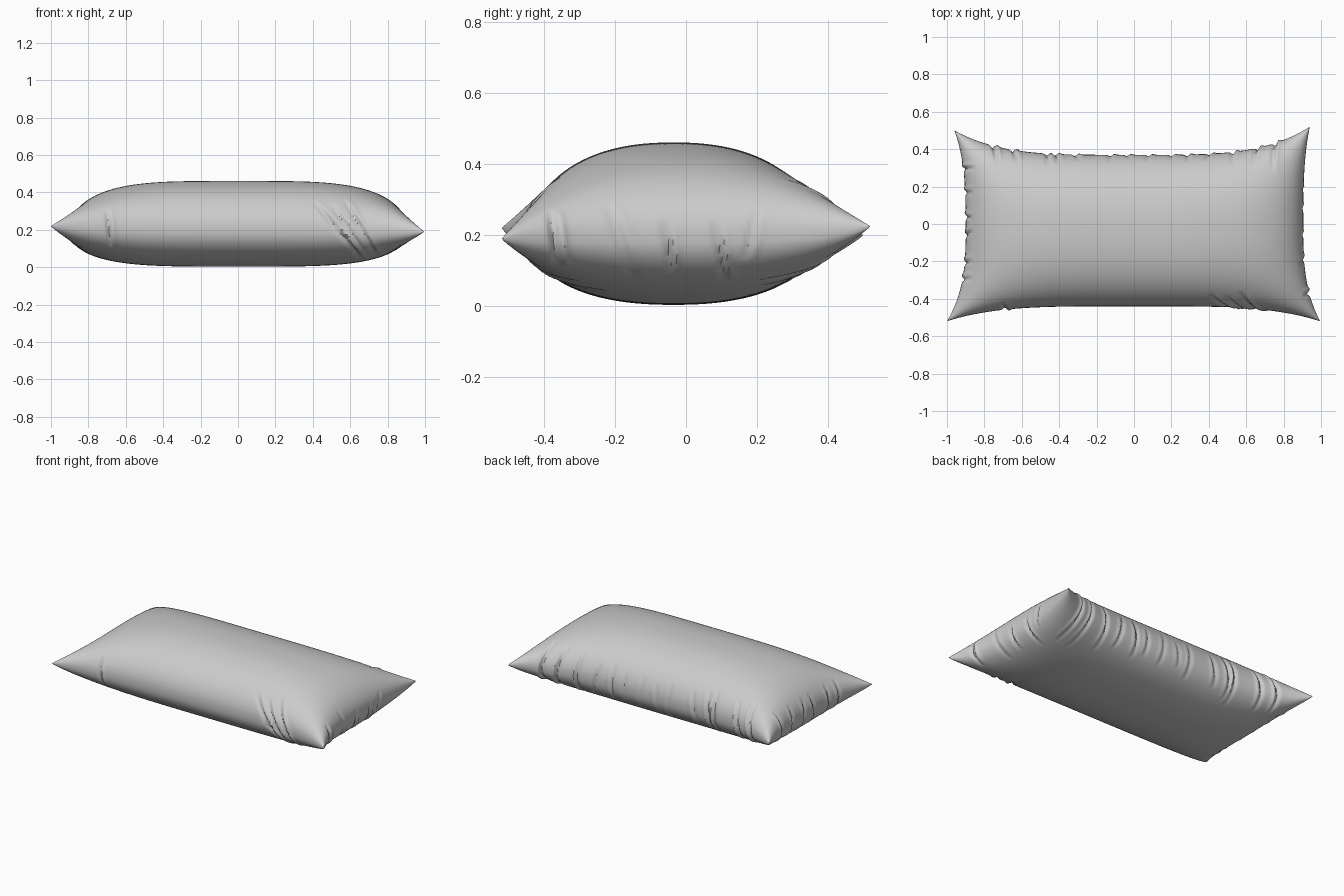
import bpy, bmesh, math, random
from mathutils import Vector

if "Cube" in bpy.data.objects:
    bpy.data.objects.remove(bpy.data.objects["Cube"])

random.seed(4)
NU, NV = 240, 120

fabric = bpy.data.materials.new("grey fabric")
fabric.use_nodes = True
fabric.diffuse_color = (0.6, 0.6, 0.6, 1)
bsdf = fabric.node_tree.nodes["Principled BSDF"]
bsdf.inputs["Base Color"].default_value = (0.6, 0.6, 0.6, 1)
bsdf.inputs["Roughness"].default_value = 0.8


def mix(a, b, t):
    return a + (b - a) * t


def surface(u, v, top):
    """Point on the stuffed shell; u and v run from -1 to 1 between the seams."""
    s, t = (u + 1) / 2, (v + 1) / 2
    # concave outline that flares to the four pointed corners
    left = -0.90 - (0.10 if v < 0 else 0.06) * abs(v) ** 3
    right = 0.905 + (0.09 if v < 0 else 0.035) * abs(v) ** 3
    front = -0.44 - 0.08 * u ** 4
    back = 0.37 + (0.15 if u > 0 else 0.13) * u ** 4
    x, y = mix(left, right, s), mix(front, back, t)
    seam = mix(mix(0.22, 0.19, s), mix(0.20, 0.225, s), t)
    seam = mix(0.205, seam, (u * v) ** 2)
    fu, fv = max(0, 1 - u ** 4), max(0, 1 - abs(v) ** 2.3)
    if top:
        return Vector((x, y, seam + (0.461 - 0.205) * fu ** 0.5 * fv ** 0.5))
    return Vector((x, y, seam - (0.205 - 0.003) * fu ** 0.42 * fv ** 0.45))


# Stuffed shell: two grids sharing the seam, denser towards the edges
bm = bmesh.new()
layers = []
for top in (True, False):
    rows = []
    for j in range(NV + 1):
        row = []
        for i in range(NU + 1):
            if not top and (i in (0, NU) or j in (0, NV)):
                row.append(layers[0][j][i])
                continue
            a, b = 2 * i / NU - 1, 2 * j / NV - 1
            u = mix(a, math.sin(a * math.pi / 2), 0.7)
            v = mix(b, math.sin(b * math.pi / 2), 0.7)
            row.append(bm.verts.new(surface(u, v, top)))
        rows.append(row)
    layers.append(rows)
    for j in range(NV):
        for i in range(NU):
            quad = [rows[j][i], rows[j][i + 1], rows[j + 1][i + 1], rows[j + 1][i]]
            bm.faces.new(quad if top else quad[::-1])
bm.normal_update()

# Pleats per side: (along at top, z top, along at bottom, z bottom, depth, width)
FRONT, BACK = Vector((0, -1, 0)), Vector((0, 1, 0))
LEFT, RIGHT = Vector((1, 0, 0)), Vector((-1, 0, 0))
pleats = [
    (FRONT, 0.41, 0.35, 0.68, 0.02, 0.016, 0.014),
    (FRONT, 0.50, 0.34, 0.66, 0.10, 0.012, 0.012),
    (FRONT, 0.57, 0.36, 0.74, 0.06, 0.014, 0.014),
    (FRONT, -0.70, 0.31, -0.68, 0.11, 0.012, 0.012),
    (LEFT, -0.38, 0.27, -0.36, 0.11, 0.014, 0.012),
    (LEFT, -0.22, 0.29, -0.15, 0.08, 0.008, 0.014),
    (LEFT, -0.06, 0.24, -0.04, 0.09, 0.012, 0.010),
    (LEFT, 0.08, 0.24, 0.11, 0.07, 0.012, 0.010),
    (LEFT, 0.20, 0.27, 0.17, 0.13, 0.008, 0.010),
]
for k in range(14):
    x = -0.75 + 1.5 * k / 13 + random.uniform(-0.04, 0.04)
    reach = 0.07 + 0.08 * abs(x) + random.uniform(0, 0.04)
    pleats.append((BACK, x - 0.05 * x, 0.21 + reach, x + random.uniform(-0.03, 0.03),
                   0.20 - reach, 0.007 + 0.011 * abs(x), 0.012))
for k in range(6):
    y = -0.3 + 0.6 * k / 5 + random.uniform(-0.03, 0.03)
    pleats.append((RIGHT, y, 0.31, y + random.uniform(-0.04, 0.04), 0.10, 0.011, 0.011))

moves = {}
for vert in bm.verts:
    co, n = vert.co, vert.normal
    push = 0
    for side, p0, z0, p1, z1, depth, width in pleats:
        facing = n.dot(side)
        if facing < 0.15 or not z1 < co.z < z0:
            continue
        t = (z0 - co.z) / (z0 - z1)
        along = co.x if side.y else co.y
        d = (along - mix(p0, p1, t)) / width
        if abs(d) < 5:
            fade = math.sin(math.pi * t) ** 0.7 * min(1, facing * 2)
            push += depth * fade * (0.6 * math.exp(-(d - 1.8) ** 2) - math.exp(-d * d))
    if push:
        moves[vert] = n * push
for vert, offset in moves.items():
    vert.co += offset

mesh = bpy.data.meshes.new("pillow")
bm.to_mesh(mesh)
bm.free()
mesh.materials.append(fabric)
pillow = bpy.data.objects.new("pillow", mesh)
bpy.context.collection.objects.link(pillow)

bpy.ops.object.select_all(action='DESELECT')
pillow.select_set(True)
bpy.context.view_layer.objects.active = pillow
bpy.ops.object.shade_smooth_by_angle(angle=math.radians(50))
